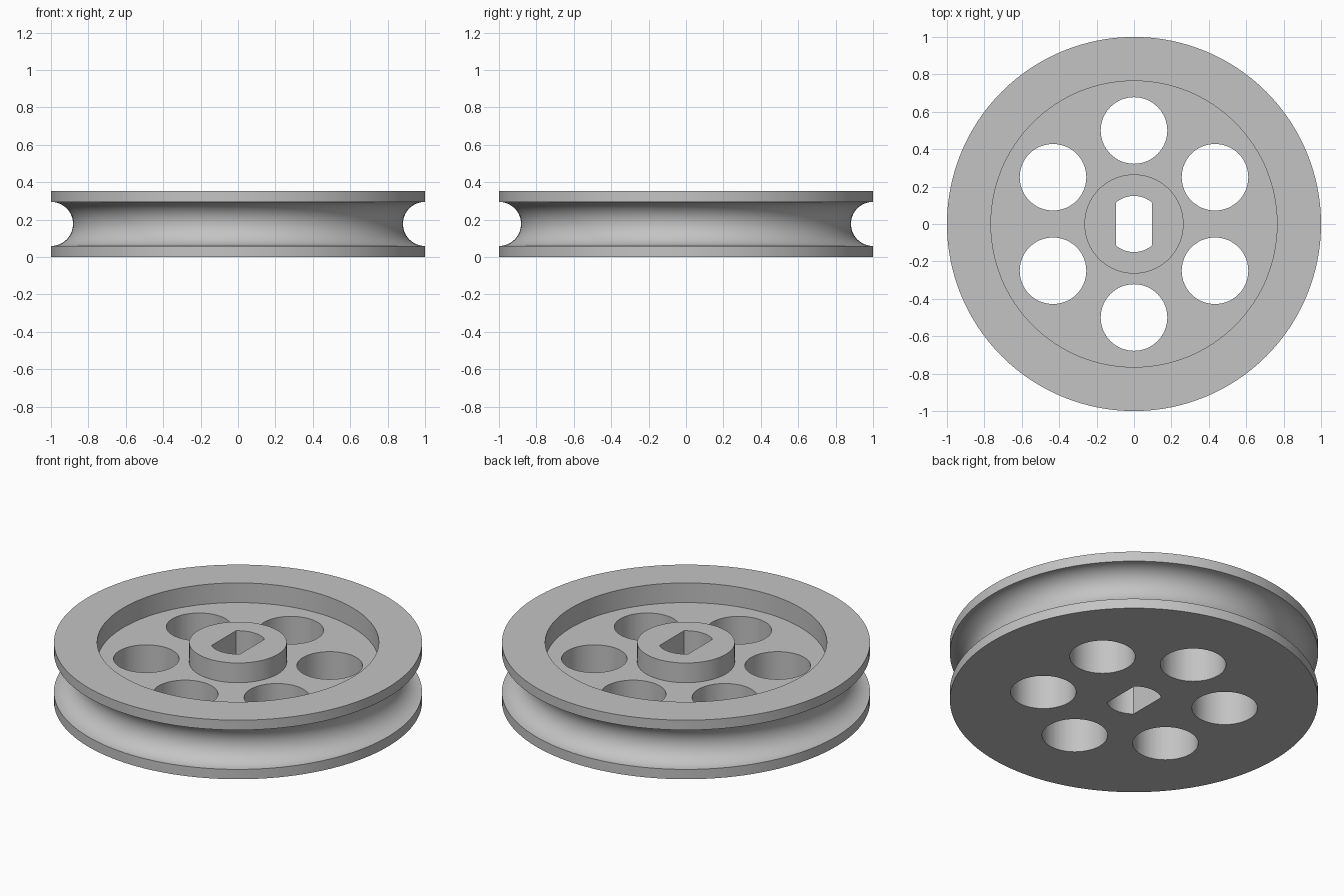
import bpy, bmesh
from math import pi, cos, sin, acos, radians
from mathutils import Matrix, Vector

cube = bpy.data.objects.get("Cube")
if cube:
    bpy.data.objects.remove(cube, do_unlink=True)

HEIGHT, FLOOR = 0.354, 0.236       # full thickness and recessed web level
RIM_IN, HUB = 0.765, 0.265         # recess outer and inner radii
GROOVE = 0.118                     # rope groove radius

grey = bpy.data.materials.new("plain grey")
grey.use_nodes = True
grey.diffuse_color = (0.55, 0.55, 0.55, 1)
grey.node_tree.nodes["Principled BSDF"].inputs["Base Color"].default_value = grey.diffuse_color


def make_object(name, bm):
    bmesh.ops.recalc_face_normals(bm, faces=bm.faces)
    mesh = bpy.data.meshes.new(name)
    bm.to_mesh(mesh)
    bm.free()
    mesh.materials.append(grey)
    obj = bpy.data.objects.new(name, mesh)
    bpy.context.collection.objects.link(obj)
    return obj


def lathe(name, profile, steps=128):
    bm = bmesh.new()
    verts = [bm.verts.new((r, 0, z)) for r, z in profile]
    edges = [bm.edges.new(pair) for pair in zip(verts, verts[1:])]
    bmesh.ops.spin(bm, geom=verts + edges, cent=(0, 0, 0), axis=(0, 0, 1),
                   angle=2 * pi, steps=steps, use_merge=False)
    bmesh.ops.remove_doubles(bm, verts=bm.verts, dist=1e-5)
    return make_object(name, bm)


def prism(bm, outline, low=-0.1, high=HEIGHT + 0.1):
    base = bm.faces.new([bm.verts.new((x, y, low)) for x, y in outline])
    top = bmesh.ops.extrude_face_region(bm, geom=[base], use_keep_orig=True)["geom"]
    bmesh.ops.translate(bm, vec=(0, 0, high - low),
                        verts=[v for v in top if isinstance(v, bmesh.types.BMVert)])


def arc(radius, start, end, count, cx=0, cy=0):
    return [(cx + radius * cos(start + (end - start) * i / count),
             cy + radius * sin(start + (end - start) * i / count)) for i in range(count + 1)]


# Wheel body: flat base, round groove, raised rim, recessed web and hub
groove = arc(GROOVE, 1.5 * pi, 0.5 * pi, 28, 1, HEIGHT / 2)
wheel = lathe("pulley_wheel", [(0, 0), (1, 0)] + groove + [
    (1, HEIGHT), (RIM_IN, HEIGHT), (RIM_IN, FLOOR),
    (HUB, FLOOR), (HUB, HEIGHT), (0, HEIGHT)])

# Cutters: six round holes and a bore with two flat sides
bm = bmesh.new()
for k in range(6):
    a = radians(90 + 60 * k)
    prism(bm, arc(0.178, 0, 2 * pi, 64, 0.5 * cos(a), 0.5 * sin(a))[:-1])
corner = acos(0.095 / 0.15)
prism(bm, arc(0.15, corner, pi - corner, 20) + arc(0.15, pi + corner, 2 * pi - corner, 20))
cutter = make_object("hole_cutter", bm)
cutter.hide_render = True

cut = wheel.modifiers.new("holes", 'BOOLEAN')
cut.operation = 'DIFFERENCE'
cut.solver = 'EXACT'
cut.object = cutter

bpy.ops.object.select_all(action='DESELECT')
wheel.select_set(True)
bpy.context.view_layer.objects.active = wheel
bpy.ops.object.modifier_apply(modifier=cut.name)
bpy.data.objects.remove(cutter, do_unlink=True)
bpy.ops.object.shade_smooth_by_angle(angle=radians(30))
